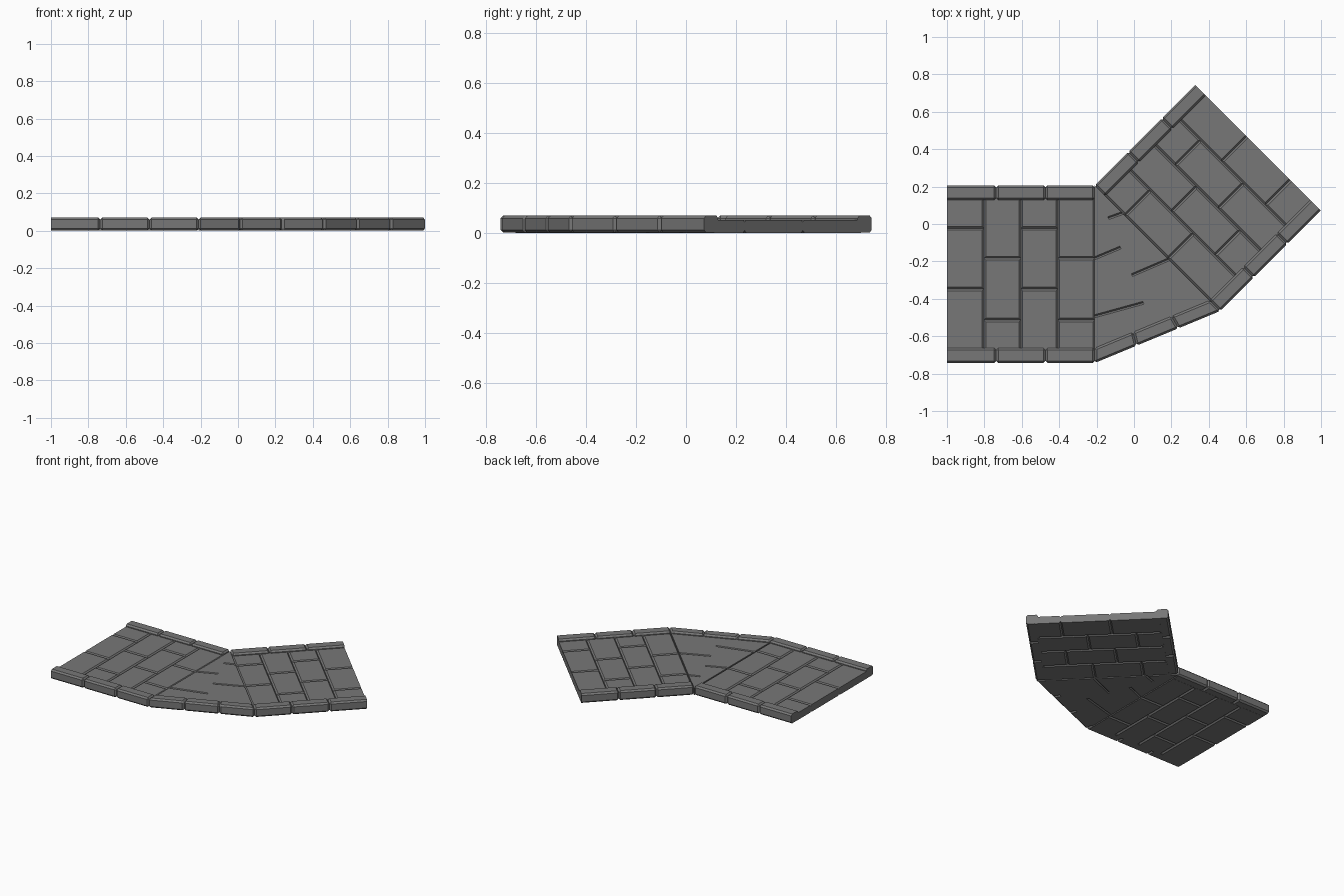
import bpy, bmesh, math
from mathutils import Vector, Matrix

if "Cube" in bpy.data.objects:
    bpy.data.objects.remove(bpy.data.objects["Cube"])

stone = bpy.data.materials.new("grey_stone")
stone.diffuse_color = (0.185, 0.185, 0.185, 1)
stone.use_nodes = True
stone.node_tree.nodes["Principled BSDF"].inputs["Base Color"].default_value = stone.diffuse_color

PX, PY = -0.21, 0.207          # inner corner the path bends around
W, CURB = 0.95, 0.08           # path width, curb width
TILE_TOP, CURB_TOP = 0.053, 0.07
TUCK = 0.02                    # how far the paving runs under the curb


def slab(name, pts, z0, z1, plain=(), bevel=0.01, upright=False, turn=0):
    """Prism from a counter-clockwise outline around the corner; edges in 'plain' stay sharp."""
    m = Matrix.Translation((PX, PY, 0)) @ Matrix.Rotation(turn, 4, 'Z')
    bm = bmesh.new()
    lo = [bm.verts.new(m @ Vector((x, y, z0))) for x, y in pts]
    hi = [bm.verts.new(m @ Vector((x, y, z1))) for x, y in pts]
    n = len(pts)
    bm.faces.new(hi)
    bm.faces.new(lo[::-1])
    for i in range(n):
        j = (i + 1) % n
        bm.faces.new((lo[i], lo[j], hi[j], hi[i]))
    edges = []
    for i in range(n):
        if i not in plain:
            j = (i + 1) % n
            edges += [bm.edges.get((lo[i], lo[j])), bm.edges.get((hi[i], hi[j]))]
        if upright and i not in plain and (i - 1) % n not in plain:
            edges.append(bm.edges.get((lo[i], hi[i])))
    if edges:
        bmesh.ops.bevel(bm, geom=edges, offset=bevel, segments=1,
                        affect='EDGES', clamp_overlap=True)
    bmesh.ops.recalc_face_normals(bm, faces=bm.faces[:])
    me = bpy.data.meshes.new(name)
    bm.to_mesh(me)
    bm.free()
    me.materials.append(stone)
    bpy.context.collection.objects.link(bpy.data.objects.new(name, me))


def rect(x0, x1, y0, y1):
    return [(x0, y0), (x1, y0), (x1, y1), (x0, y1)]


def straight(tag, xa, xb, turn, open_side):
    """Straight stretch: four staggered tile columns and two curb rows."""
    step = (xb - xa) / 4
    for c in range(4):
        splits = (-0.23, -0.555) if c % 2 == 0 else (-0.39, -0.72)
        ys = [-CURB + TUCK, *splits, -W + CURB - TUCK]
        for r in range(3):
            plain = set()
            if r == 0:
                plain.add(2)
            if r == 2:
                plain.add(0)
            if open_side == 3 and c == 0 or open_side == 1 and c == 3:
                plain.add(open_side)
            slab(f"{tag}_tile_{c}_{r}",
                 rect(xa + c * step, xa + (c + 1) * step, ys[r + 1], ys[r]),
                 0, TILE_TOP, plain, 0.01, turn=turn)
    step = (xb - xa) / 3
    for c in range(3):
        plain = {open_side} if (open_side == 3 and c == 0 or open_side == 1 and c == 2) else ()
        for side, y0 in (("inner", -CURB), ("outer", -W)):
            slab(f"{tag}_{side}_curb_{c}",
                 rect(xa + c * step, xa + (c + 1) * step, y0, y0 + CURB),
                 0.001, CURB_TOP, plain, 0.011, True, turn)


straight("left", -0.79, 0.0, 0, 3)
straight("right", 0.0, 0.76, math.radians(45), 1)


# Bend paving: two wedges fanning out from the inner corner
def ray(deg, d):
    a = math.radians(deg)
    return Vector((math.sin(a) * d, -math.cos(a) * d))


end = W - CURB + TUCK
mid = end * math.cos(math.radians(22.5))
for k, (a, left, right) in enumerate(((0, (0.39, 0.70, end), (0.36, 0.68, mid)),
                                      (22.5, (0.19, 0.52, mid), (0.21, 0.56, end)))):
    b = a + 22.5
    slab(f"bend_tile_{k}_0", [(0, 0), ray(a, left[0]), ray(b, right[0])],
         0, TILE_TOP, {0, 2}, 0.008)
    for r in (1, 2):
        slab(f"bend_tile_{k}_{r}",
             [ray(a, left[r - 1]), ray(a, left[r]), ray(b, right[r]), ray(b, right[r - 1])],
             0, TILE_TOP, {0, 2} | ({1} if r == 2 else set()), 0.008)

# Bend curb: three stones along the outer chord
oa, ob = ray(0, W), ray(45, W)
ia, ib = ray(0, W - CURB), ray(45, W - CURB)
for c in range(3):
    s, t = c / 3, (c + 1) / 3
    slab(f"bend_outer_curb_{c}",
         [oa.lerp(ob, s), oa.lerp(ob, t), ia.lerp(ib, t), ia.lerp(ib, s)],
         0.001, CURB_TOP, (), 0.011, True)
